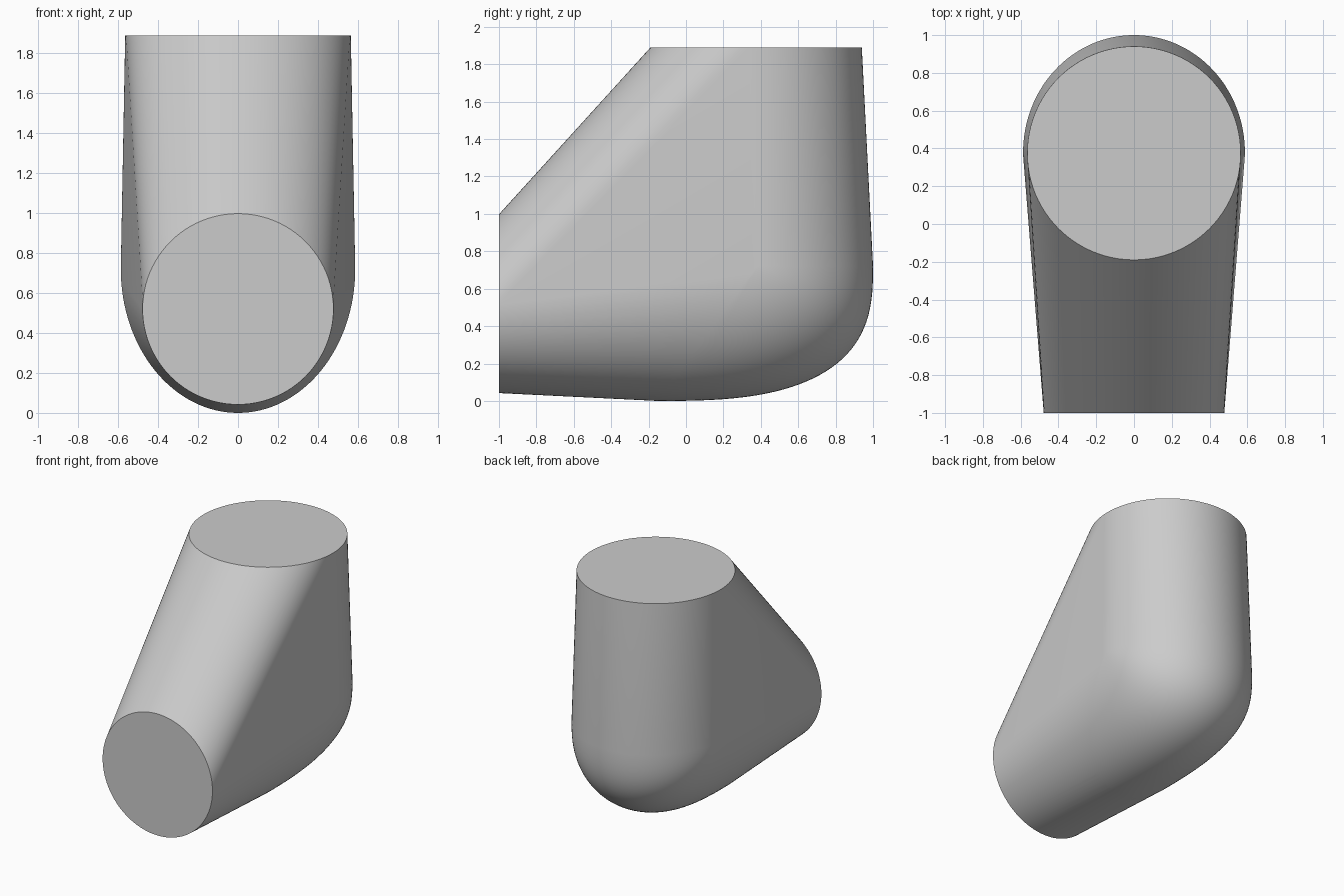
import bpy, bmesh
from math import sin, cos, pi, radians

cube = bpy.data.objects.get("Cube")
if cube:
    bpy.data.objects.remove(cube, do_unlink=True)

SEGMENTS = 96
CENTRE_Y, CENTRE_Z, HALF_WIDTH = 0.38, 0.72, 0.587
HEEL_Y, POWER = -0.15, 2.8

grey = bpy.data.materials.new("light_grey")
grey.use_nodes = True
colour = (0.6, 0.6, 0.6, 1)
grey.diffuse_color = colour
grey.node_tree.nodes["Principled BSDF"].inputs["Base Color"].default_value = colour

angles = [2 * pi * i / SEGMENTS for i in range(SEGMENTS)]
points = []

# Round top opening and round front opening
points += [(0.565 * cos(a), 0.375 + 0.565 * sin(a), 1.89) for a in angles]
points += [(0.478 * cos(a), -1, 0.52 + 0.478 * sin(a)) for a in angles]

# Lower half section where the horizontal arm meets the bend
points += [(0.545 * cos(a), HEEL_Y, 0.64 + 0.64 * sin(a)) for a in angles if sin(a) <= 0]

# Rounded outer bend: a squarish quarter profile narrowing toward both sides
STEPS = 32
for i in range(STEPS + 1):
    s = pi / 2 * i / STEPS
    y = HEEL_Y + (1 - HEEL_Y) * abs(cos(s)) ** (2 / POWER)
    z = CENTRE_Z - CENTRE_Z * abs(sin(s)) ** (2 / POWER)
    for j in range(STEPS * 2 + 1):
        a = pi * j / (STEPS * 2)
        points.append((HALF_WIDTH * cos(a),
                       CENTRE_Y + (y - CENTRE_Y) * sin(a),
                       CENTRE_Z + (z - CENTRE_Z) * sin(a)))

# Wrap all sections in one skin
bm = bmesh.new()
for p in points:
    bm.verts.new(p)
bmesh.ops.remove_doubles(bm, verts=bm.verts, dist=0.001)
hull = bmesh.ops.convex_hull(bm, input=bm.verts)
loose = [v for v in bm.verts if not v.link_faces]
bmesh.ops.delete(bm, geom=loose, context='VERTS')
bmesh.ops.recalc_face_normals(bm, faces=bm.faces)

# Merge the flat end caps into single faces
for axis, value in ((2, 1.89), (1, -1)):
    cap = [f for f in bm.faces if all(abs(v.co[axis] - value) < 0.001 for v in f.verts)]
    if len(cap) > 1:
        bmesh.ops.dissolve_faces(bm, faces=cap)

mesh = bpy.data.meshes.new("elbow_body")
bm.to_mesh(mesh)
bm.free()
mesh.materials.append(grey)
body = bpy.data.objects.new("elbow_body", mesh)
bpy.context.collection.objects.link(body)
bpy.context.view_layer.objects.active = body
body.select_set(True)
bpy.ops.object.shade_smooth_by_angle(angle=radians(30))
